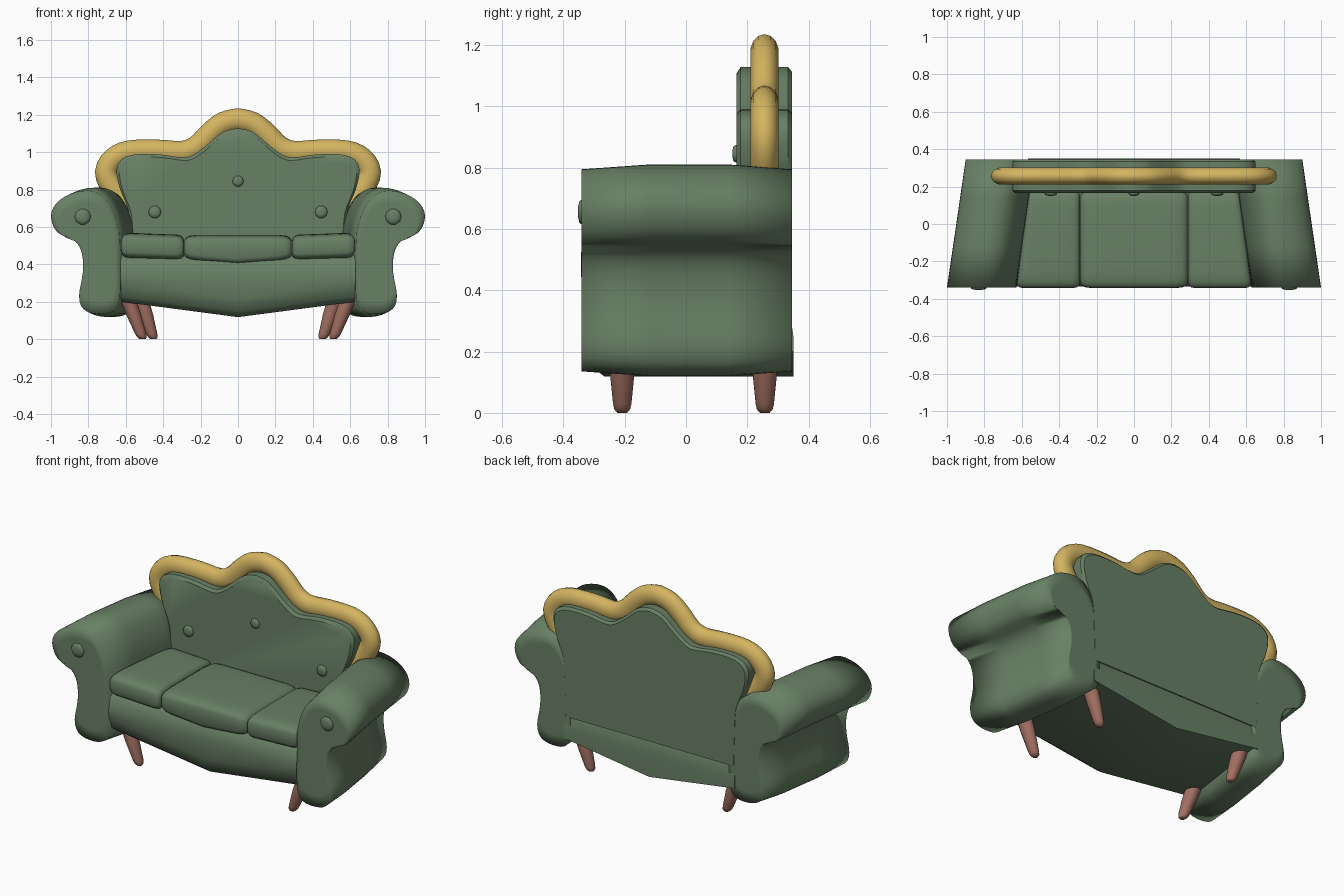
import bpy, bmesh, math
from mathutils import Vector

cube = bpy.data.objects.get("Cube")
if cube:
    bpy.data.objects.remove(cube, do_unlink=True)


def material(name, rgb):
    m = bpy.data.materials.new(name)
    m.use_nodes = True
    m.diffuse_color = (*rgb, 1)
    m.node_tree.nodes["Principled BSDF"].inputs["Base Color"].default_value = (*rgb, 1)
    return m


green = material("sage_fabric", (0.14, 0.215, 0.13))
gold = material("gold_trim", (0.66, 0.46, 0.12))
wood = material("brown_wood", (0.36, 0.16, 0.12))


def spline(pts, steps=3, closed=True):
    """Catmull-Rom curve through 2D points."""
    n, out = len(pts), []
    for i in range(n if closed else n - 1):
        ids = [i - 1, i, i + 1, i + 2]
        ids = [k % n if closed else min(max(k, 0), n - 1) for k in ids]
        a, b, c, d = (Vector(pts[k]) for k in ids)
        for s in range(steps):
            t = s / steps
            out.append(0.5 * (2 * b + (c - a) * t + (2 * a - 5 * b + 4 * c - d) * t ** 2
                              + (3 * b - a - 3 * c + d) * t ** 3))
    if not closed:
        out.append(Vector(pts[-1]))
    return out


def loft(name, rings, mat, angle=180):
    """Skin a list of equal-length rings and cap both ends."""
    bm = bmesh.new()
    vs = [[bm.verts.new(p) for p in r] for r in rings]
    n = len(vs[0])
    for r, q in zip(vs, vs[1:]):
        for i in range(n):
            j = (i + 1) % n
            bm.faces.new((r[i], r[j], q[j], q[i]))
    bm.faces.new(vs[0])
    bm.faces.new(vs[-1])
    bmesh.ops.recalc_face_normals(bm, faces=bm.faces)
    me = bpy.data.meshes.new(name)
    bm.to_mesh(me)
    bm.free()
    me.materials.append(mat)
    ob = bpy.data.objects.new(name, me)
    bpy.context.collection.objects.link(ob)
    bpy.ops.object.select_all(action='DESELECT')
    ob.select_set(True)
    bpy.context.view_layer.objects.active = ob
    if angle == 180:
        bpy.ops.object.shade_smooth()
    else:
        bpy.ops.object.shade_smooth_by_angle(angle=math.radians(angle))
    return ob


def circle(n):
    return [(math.cos(2 * math.pi * i / n), math.sin(2 * math.pi * i / n)) for i in range(n)]


# Scroll arms: one profile swept back, splaying outward to the front
arm_profile = spline([(0.80, 0.81), (0.90, 0.79), (0.975, 0.735), (1.0, 0.66), (0.965, 0.575),
                      (0.875, 0.53), (0.835, 0.46), (0.83, 0.35), (0.85, 0.22), (0.825, 0.145),
                      (0.75, 0.12), (0.665, 0.135), (0.632, 0.21), (0.63, 0.4), (0.635, 0.58),
                      (0.67, 0.70), (0.725, 0.78)])
for sx, side in ((1, "left"), (-1, "right")):
    rings = []
    for y, inset, sz in ((-0.34, 0.8, 0.955), (-0.34, 1, 0.955), (-0.12, 1, 1),
                         (0.14, 1, 1), (0.345, 1, 0.955), (0.345, 0.8, 0.955)):
        shift = -0.1 * (y + 0.34) / 0.685
        rings.append([(sx * (0.77 + (p.x - 0.77) * inset + shift), y,
                       0.465 + (p.y - 0.465) * inset * sz) for p in arm_profile])
    loft(side + "_arm", rings, green)

# Seat base: rounded front, underside dropping to a shallow point at the middle
base_rings = []
for x in (-0.63, -0.42, -0.2, 0, 0.2, 0.42, 0.63):
    zb = 0.118 + 0.082 * abs(x) / 0.63
    section = [(-0.265, zb), (-0.305, zb + 0.03), (-0.33, zb + 0.1), (-0.335, 0.34), (-0.32, 0.42),
               (-0.27, 0.46), (0.28, 0.46), (0.338, 0.335), (0.35, 0.25), (0.35, zb)]
    base_rings.append([(x * (1 - 0.1 * (y + 0.34) / 0.69), y, z) for y, z in section])
loft("seat_base", base_rings, green, 60)


# Seat cushions: rounded-box sections with softened ends
def cushion(name, x0, x1):
    rings = []
    for u, inset in ((0, 0.05), (0.015, 0.025), (0.05, 0.008), (0.12, 0), (0.3, 0), (0.5, 0),
                     (0.7, 0), (0.88, 0), (0.95, 0.008), (0.985, 0.025), (1, 0.05)):
        x = x0 + (x1 - x0) * u
        ring = []
        for c, s in circle(32):
            y = -0.083 + (0.26 - inset * 0.5) * math.copysign(abs(c) ** 0.35, c)
            z = 0.488 + (0.07 - inset * 0.6) * math.copysign(abs(s) ** 0.45, s)
            out = max(0, abs(x) - 0.29)
            if s < 0:
                z -= 0.024 * max(0, 1 - abs(x) / 0.29)
            z += 0.035 * out
            xx = abs(x) - out * 0.19 * (y + 0.34) / 0.51
            ring.append((math.copysign(xx, x), y, z))
        rings.append(ring)
    loft(name, rings, green, 60)


cushion("middle_cushion", -0.287, 0.287)
cushion("left_cushion", 0.289, 0.628)
cushion("right_cushion", -0.628, -0.289)

# Backrest: shaped outline with chamfered rims
half = spline([(0, 1.128), (0.08, 1.108), (0.17, 1.035), (0.24, 0.985), (0.30, 0.972),
               (0.42, 0.988), (0.55, 0.988), (0.625, 0.96), (0.65, 0.9), (0.63, 0.8),
               (0.585, 0.68), (0.575, 0.5), (0.57, 0.33)], closed=False)
outline = half + [Vector((-p.x, p.y)) for p in reversed(half[1:])]
back_rings = [[(p.x * k, y, 0.33 + (p.y - 0.33) * k) for p in outline]
              for y, k in ((0.165, 0.975), (0.178, 1), (0.333, 1), (0.346, 0.98))]
loft("backrest", back_rings, green, 35)

# Gold trim: oval tube following the top of the backrest
half = spline([(0, 1.175), (0.08, 1.155), (0.15, 1.1), (0.22, 1.03), (0.30, 1.0), (0.43, 1.007),
               (0.58, 1.003), (0.665, 0.965), (0.705, 0.895), (0.675, 0.815), (0.615, 0.735),
               (0.575, 0.64), (0.56, 0.5)], closed=False)
path = [Vector((-p.x, p.y)) for p in reversed(half[1:])] + half
trim_rings = []
for i, p in enumerate(path):
    t = (path[min(i + 1, len(path) - 1)] - path[max(i - 1, 0)]).normalized()
    trim_rings.append([(p.x - t.y * c * 0.06, 0.256 + s * 0.047, p.y + t.x * c * 0.06)
                       for c, s in circle(14)])
loft("back_trim", trim_rings, gold, 60)


# Upholstery buttons: low domes facing forward
def button(name, x, y, z, r):
    rings = [[(x + c * r * k, y - d, z + s * r * k) for c, s in circle(10)]
             for k, d in ((0.9, -0.02), (1, 0), (0.85, 0.008), (0.4, 0.012))]
    loft(name, rings, green, 50)


button("middle_back_button", 0, 0.163, 0.845, 0.03)
for sx, side in ((1, "left"), (-1, "right")):
    button(side + "_back_button", sx * 0.445, 0.163, 0.68, 0.034)
    button(side + "_arm_button", sx * 0.83, -0.34, 0.655, 0.043)

    # Tapered legs leaning outward toward the top
    for y, foot, top, end in ((-0.208, 0.51, 0.605, "front"), (0.257, 0.452, 0.535, "back")):
        rings = []
        for z, r in ((0, 0.016), (0.012, 0.026), (0.03, 0.03), (0.13, 0.04), (0.26, 0.045)):
            x = foot + (top - foot) * z / 0.26
            rings.append([(sx * (x + c * r), y + s * r, z) for c, s in circle(12)])
        loft(f"{side}_{end}_leg", rings, wood, 50)
